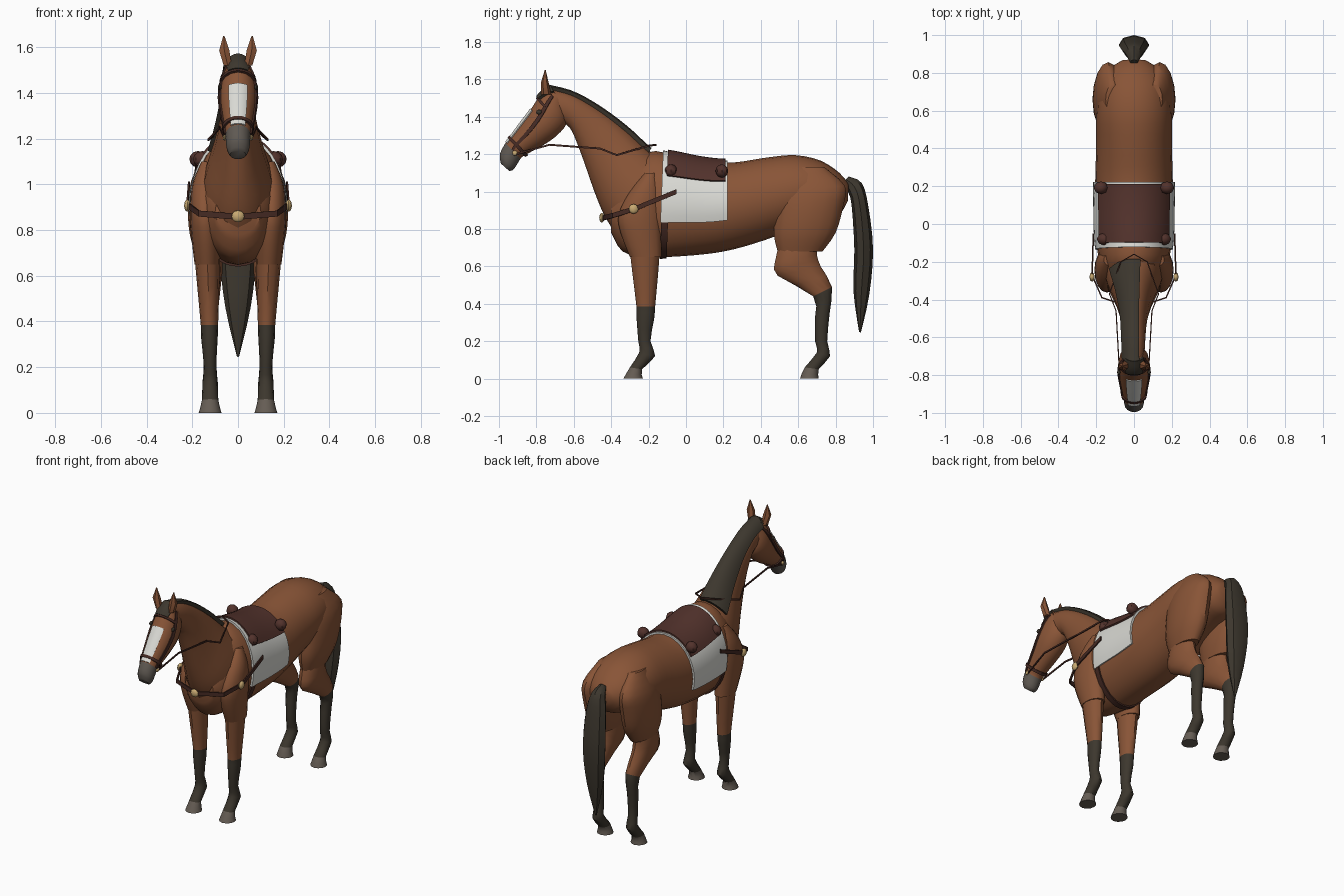
import bpy
import bmesh
from math import sin, cos, radians, tau
from mathutils import Vector

if "Cube" in bpy.data.objects:
    bpy.data.objects.remove(bpy.data.objects["Cube"])

parts = []


def material(name, red, green, blue):
    mat = bpy.data.materials.new(name)
    mat.use_nodes = True
    mat.diffuse_color = (red, green, blue, 1)
    mat.node_tree.nodes["Principled BSDF"].inputs["Base Color"].default_value = (red, green, blue, 1)
    return mat


coat = material("chestnut coat", .25, .09, .038)
hair = material("dark hair", .046, .038, .027)
muzzle = material("grey muzzle", .115, .1, .085)
hoof = material("hoof", .13, .108, .088)
cloth = material("white cloth", .7, .7, .66)
leather = material("saddle leather", .085, .032, .025)
strap = material("strap leather", .06, .023, .017)
brass = material("brass", .58, .4, .17)


def finish(bm, name, materials):
    """Turn a bmesh into a linked object with outward normals."""
    bmesh.ops.recalc_face_normals(bm, faces=bm.faces)
    mesh = bpy.data.meshes.new(name)
    bm.to_mesh(mesh)
    bm.free()
    for mat in materials:
        mesh.materials.append(mat)
    obj = bpy.data.objects.new(name, mesh)
    bpy.context.collection.objects.link(obj)
    parts.append(obj)
    return obj


def skin(name, loops, materials, band=lambda row: 0):
    """Bridge closed point loops; band(row) picks the material of each row."""
    bm = bmesh.new()
    rows = [[bm.verts.new(point) for point in loop] for loop in loops]
    count = len(rows[0])
    for row, (low, high) in enumerate(zip(rows, rows[1:])):
        for i in range(count):
            j = (i + 1) % count
            face = bm.faces.new((low[i], low[j], high[j], high[i]))
            face.material_index = band(row)
    for end, row in ((rows[0], 0), (rows[-1], len(rows) - 2)):
        bm.faces.new(end).material_index = band(row)
    return finish(bm, name, materials)


def section(rings, t):
    """Blend smoothly between rings (y, z of one edge, y, z of the other, half width, x)."""
    last = len(rings) - 1
    k = min(int(t), last - 1)
    f = t - k
    p, q, r, s = (Vector((tuple(rings[max(0, min(last, k + d))]) + (0,))[:6]) for d in (-1, 0, 1, 2))
    return q + (r - p) * (f / 2) + (p * 2 - q * 5 + r * 4 - s) * (f * f / 2) + (q * 3 - p - r * 3 + s) * (f ** 3 / 2)


def surface(rings, t, angle, grow=0):
    """Point on a loft; angle is measured from the first edge of the ring."""
    ya, za, yb, zb, width, x = section(rings, t)
    first, second = Vector((x, ya, za)), Vector((x, yb, zb))
    half = (first - second) / 2
    half += half.normalized() * grow
    return (first + second) / 2 + half * cos(angle) + Vector(((width + grow) * sin(angle), 0, 0))


def flip(point, side):
    return Vector((point[0] * side, point[1], point[2]))


def loft(name, rings, bands, steps=3, sides=16, side=1):
    """bands is a list of (first ring, material)."""
    total = (len(rings) - 1) * steps
    loops = [[flip(surface(rings, i / steps, tau * j / sides), side) for j in range(sides)]
             for i in range(total + 1)]

    def band(row):
        return max(n for n, (start, _) in enumerate(bands) if row >= start * steps)
    return skin(name, loops, [mat for _, mat in bands], band)


def patch(name, rings, span, low, high, grow, mat, steps=8, across=18, side=1):
    """Thin slab lying on a loft; low and high are (start, end) angles in degrees."""
    loops = []
    for i in range(steps + 1):
        f = i / steps
        t = span[0] + (span[1] - span[0]) * f
        a = low[0] + (low[1] - low[0]) * f
        b = high[0] + (high[1] - high[0]) * f
        angles = [radians(a + (b - a) * j / across) for j in range(across + 1)]
        outer = [surface(rings, t, angle, grow) for angle in angles]
        inner = [surface(rings, t, angle, -.003) for angle in reversed(angles)]
        loops.append([flip(point, side) for point in outer + inner])
    return skin(name, loops, [mat])


def ribbon(name, half_path, height, depth, mat):
    """Flat strap along a path that is mirrored across the middle."""
    path = [Vector(p) for p in half_path]
    path += [flip(p, -1) for p in reversed(path[:-1])]
    loops = []
    for i, point in enumerate(path):
        along = path[min(i + 1, len(path) - 1)] - path[max(i - 1, 0)]
        up = Vector((0, 0, height))
        out = along.cross(up).normalized() * depth
        loops.append([point + up + out, point + up - out, point - up - out, point - up + out])
    return skin(name, loops, [mat])


def lump(name, centre, size, mat, segments=8):
    """Faceted ellipsoid for knobs, studs and eyes."""
    bm = bmesh.new()
    bmesh.ops.create_uvsphere(bm, u_segments=segments, v_segments=6, radius=1)
    bmesh.ops.scale(bm, vec=size, verts=bm.verts)
    bmesh.ops.translate(bm, vec=centre, verts=bm.verts)
    return finish(bm, name, [mat])


# Barrel, from chest to rump
torso = [(-.4, .98, -.4, .78, .1), (-.33, 1.1, -.34, .68, .145), (-.2, 1.21, -.22, .65, .18),
         (-.08, 1.2, -.1, .65, .2), (.1, 1.165, .1, .665, .205), (.25, 1.155, .25, .69, .205),
         (.42, 1.18, .42, .74, .2), (.58, 1.195, .58, .8, .2), (.72, 1.165, .72, .85, .18),
         (.82, 1.1, .82, .88, .13), (.87, 1.04, .865, .95, .06)]
loft("torso", torso, [(0, coat)], sides=24)

# Neck and head
neck = [(-.12, 1.17, -.34, .72, .165), (-.2, 1.22, -.43, .86, .14), (-.32, 1.33, -.49, 1, .1),
        (-.46, 1.435, -.56, 1.2, .07), (-.6, 1.515, -.62, 1.34, .06), (-.72, 1.55, -.68, 1.37, .055)]
loft("neck", neck, [(0, coat)])
head = [(-.72, 1.56, -.64, 1.42, .05), (-.775, 1.52, -.64, 1.36, .075), (-.83, 1.44, -.69, 1.3, .085),
        (-.89, 1.36, -.76, 1.25, .075), (-.945, 1.285, -.86, 1.195, .06), (-.965, 1.26, -.885, 1.175, .055),
        (-.995, 1.2, -.92, 1.12, .05), (-.99, 1.15, -.945, 1.11, .035)]
loft("head", head, [(0, coat), (5, muzzle)])
patch("face_blaze", head, (2, 4.9), (-28, -33), (28, 33), .005, cloth)

# Mane falls to the right side, forelock between the ears
patch("mane", neck, (.95, 5), (-55, -60), (12, 22), .02, hair, steps=14)
patch("forelock", head, (0, 1.3), (-55, -28), (55, 28), .014, hair)

# Tail
tail = [(.84, 1.05, .87, 1.08, .02), (.865, 1, .94, 1.045, .045), (.885, .93, .975, .92, .07),
        (.9, .69, 1, .69, .08), (.895, .47, .98, .45, .055), (.925, .25, .935, .245, .005)]
loft("tail", tail, [(0, hair)], sides=8)

# Legs and ears, mirrored
shoulder = [(-.22, 1.1, -.16, 1.1, .03, .13), (-.3, 1, -.14, 1, .055, .145), (-.36, .88, -.13, .88, .065, .145),
            (-.35, .78, -.13, .78, .065, .14), (-.3, .65, -.13, .65, .055, .135)]
foreleg = [(-.3, .68, -.14, .68, .055, .135), (-.285, .55, -.15, .55, .048, .13),
           (-.265, .385, -.165, .385, .038, .125), (-.265, .33, -.17, .32, .036, .125),
           (-.255, .2, -.19, .2, .027, .122), (-.25, .14, -.165, .12, .034, .122),
           (-.3, .06, -.235, .05, .036, .122), (-.335, 0, -.23, 0, .05, .122)]
thigh = [(.58, 1.13, .74, 1.13, .04, .11), (.5, 1, .85, 1.03, .07, .135), (.48, .88, .84, .92, .085, .135),
         (.47, .77, .8, .78, .08, .13), (.49, .68, .73, .68, .055, .125)]
hindleg = [(.5, .72, .7, .72, .05, .125), (.475, .62, .7, .66, .058, .125), (.49, .55, .72, .6, .052, .125),
           (.68, .44, .78, .49, .04, .125), (.69, .33, .768, .35, .032, .125), (.69, .2, .755, .2, .028, .122),
           (.7, .14, .77, .12, .034, .122), (.635, .06, .71, .05, .036, .122), (.61, 0, .71, 0, .05, .122)]
ear = [(-.775, 1.52, -.72, 1.52, .02, .045), (-.775, 1.585, -.735, 1.585, .026, .06),
       (-.755, 1.65, -.75, 1.65, .003, .062)]

for label, side in (("left", 1), ("right", -1)):
    loft(label + "_shoulder", shoulder, [(0, coat)], side=side)
    loft(label + "_front_leg", foreleg, [(0, coat), (2, hair), (6, hoof)], steps=2, sides=12, side=side)
    loft(label + "_thigh", thigh, [(0, coat)], side=side)
    loft(label + "_hind_leg", hindleg, [(0, coat), (3, hair), (7, hoof)], steps=2, sides=12, side=side)
    loft(label + "_ear", ear, [(0, coat)], steps=1, sides=6, side=side)
    lump(label + "_eye", (.08 * side, -.785, 1.425), (.008, .016, .013), hair)
    # Saddle knobs, cheek strap and fittings
    lump(label + "_front_knob", (.155 * side, -.08, 1.11), (.042, .034, .036), leather)
    lump(label + "_rear_knob", (.175 * side, .192, 1.11), (.038, .034, .036), leather)
    patch(label + "_cheek_strap", head, (.4, 5), (55, 80), (66, 94), .007, strap, across=2, side=side)
    lump(label + "_bit_ring", (.058 * side, -.915, 1.205), (.008, .014, .014), brass)
    lump(label + "_collar_stud", (.222 * side, -.28, .907), (.014, .026, .026), brass)

# Saddle, blanket and girth hug the barrel
patch("saddle_blanket", torso, (2.68, 4.82), (-109, -107), (109, 107), .011, cloth, across=28)
patch("saddle", torso, (2.88, 4.75), (-57, -57), (57, 57), .021, leather)
patch("girth", torso, (2.72, 2.98), (95, 95), (265, 265), .008, strap, steps=2)

# Bridle, reins and breast collar
patch("noseband", head, (3.85, 4.1), (-180, -180), (179, 179), .009, strap, steps=2, across=24)
patch("browband", head, (1.25, 1.4), (-66, -66), (66, 66), .009, strap, steps=2)
ribbon("reins", [(.058, -.91, 1.2), (.08, -.73, 1.25), (.095, -.46, 1.23), (.13, -.37, 1.195),
                 (.07, -.2, 1.245), (0, -.16, 1.25)], .005, .003, strap)
ribbon("breast_collar", [(.215, -.05, 1), (.222, -.27, .91), (.17, -.39, .872), (0, -.446, .858)],
       .013, .004, strap)
lump("chest_stud", (0, -.45, .86), (.028, .014, .026), brass)

# Smooth shading that keeps hard edges
bpy.ops.object.select_all(action="DESELECT")
for obj in parts:
    obj.select_set(True)
bpy.context.view_layer.objects.active = parts[0]
bpy.ops.object.shade_smooth_by_angle(angle=radians(40))
